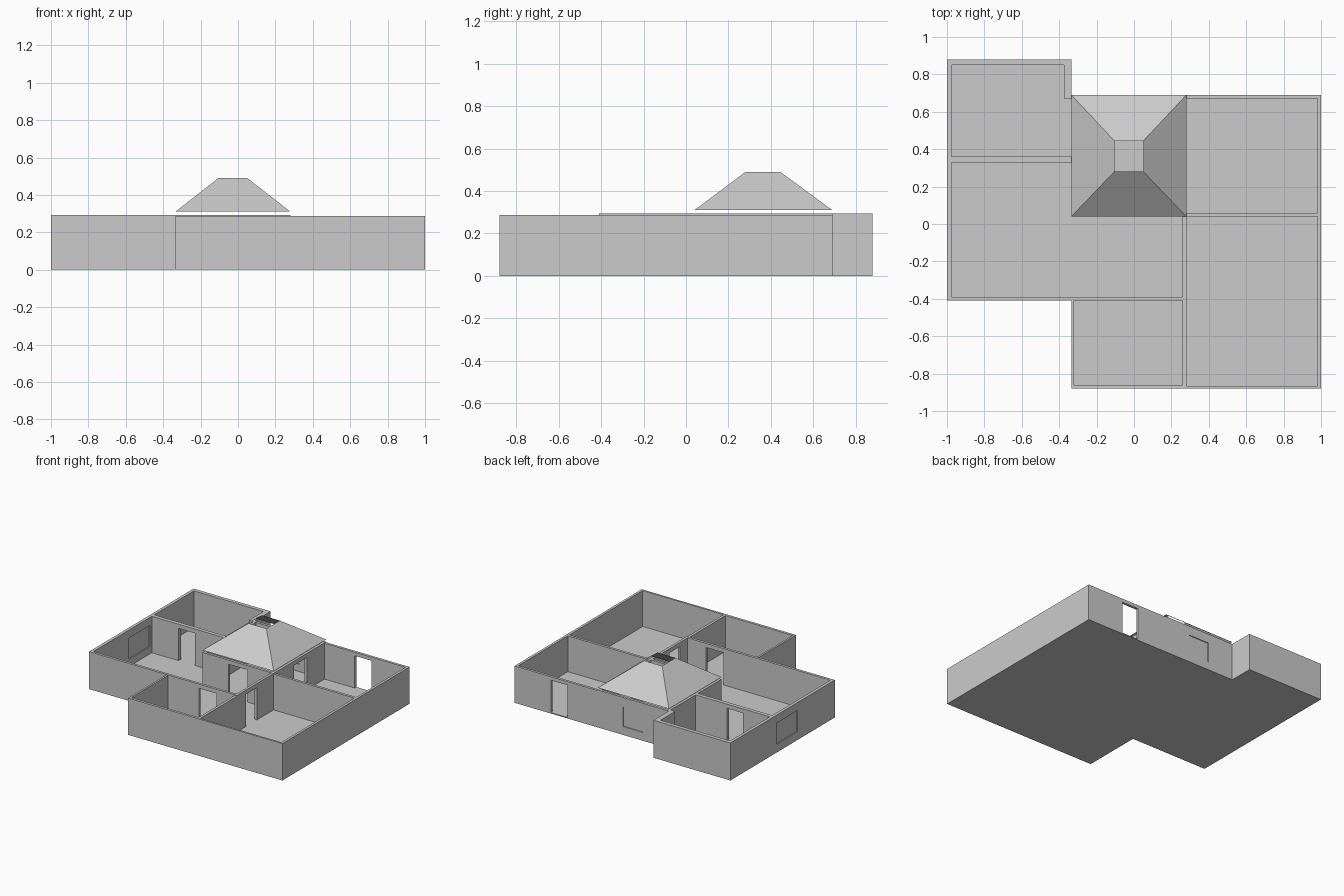
import bpy, bmesh

if "Cube" in bpy.data.objects:
    bpy.data.objects.remove(bpy.data.objects["Cube"])

plaster = bpy.data.materials.new("light_grey_plaster")
plaster.diffuse_color = (0.6, 0.6, 0.6, 1)
plaster.use_nodes = True
plaster.node_tree.nodes["Principled BSDF"].inputs["Base Color"].default_value = plaster.diffuse_color

HI, LO = 0.293, 0.288      # heights of the older and newer walls
DOOR = (0.0, 0.26)         # opening from floor to lintel
FLOOR = 0.008


def finish(name, bm):
    bmesh.ops.recalc_face_normals(bm, faces=bm.faces)
    me = bpy.data.meshes.new(name)
    bm.to_mesh(me)
    bm.free()
    me.materials.append(plaster)
    ob = bpy.data.objects.new(name, me)
    bpy.context.collection.objects.link(ob)
    return ob


def box(bm, lo, hi):
    vs = bmesh.ops.create_cube(bm, size=1)["verts"]
    for v in vs:
        v.co = [(lo[i] + hi[i]) / 2 + v.co[i] * (hi[i] - lo[i]) for i in range(3)]


def wall(name, axis, start, end, t0, t1, h, openings=()):
    """Straight wall along x or y; openings are (from, to, sill, head)."""
    bm = bmesh.new()

    def piece(a, b, z0, z1, u0=t0, u1=t1):
        if b - a < 1e-4 or z1 - z0 < 1e-4:
            return
        if axis == "x":
            box(bm, (a, u0, z0), (b, u1, z1))
        else:
            box(bm, (u0, a, z0), (u1, b, z1))

    pos = start
    for a, b, sill, head in sorted(openings):
        piece(pos, a, 0, h)
        piece(a, b, 0, sill)
        piece(a, b, head, h)
        if sill > 0:           # recessed window pane
            mid = (t0 + t1) / 2
            piece(a, b, sill, head, mid - 0.003, mid + 0.003)
        pos = b
    piece(pos, end, 0, h)
    return finish(name, bm)


# Floor slab over the stepped footprint
bm = bmesh.new()
plan = [(-1, -.41), (-.335, -.41), (-.335, -.88), (1, -.88),
        (1, .69), (-.335, .69), (-.335, .88), (-1, .88)]
face = bm.faces.new([bm.verts.new((x, y, 0)) for x, y in plan])
ext = bmesh.ops.extrude_face_region(bm, geom=[face], use_keep_orig=True)
for g in ext["geom"]:
    if isinstance(g, bmesh.types.BMVert):
        g.co.z = FLOOR
finish("floor_slab", bm)

# Left wing
wall("left_wall", "y", -.41, .88, -1, -.976, HI, [(.05, .31, .065, .23)])
wall("left_back_wall", "x", -.976, -.335, .85, .88, HI)
wall("left_return_wall", "y", .67, .85, -.375, -.335, HI)
wall("bedroom_partition", "x", -.976, -.335, .33, .36, HI, [(-.745, -.605, *DOOR)])

# Centre: living room and kitchen
wall("living_front_wall", "x", -.976, .26, -.41, -.39, HI, [(-.05, .10, *DOOR)])
wall("centre_right_wall", "y", -.41, .67, .26, .28, HI,
     [(-.30, -.165, *DOOR), (.293, .45, *DOOR)])
wall("kitchen_left_wall", "y", .04, .67, -.335, -.315, HI)
wall("kitchen_front_wall", "x", -.315, .26, .04, .06, HI, [(-.11, .053, *DOOR)])
wall("kitchen_back_wall", "x", -.335, .28, .67, .69, HI, [(-.113, .062, .065, .22)])

# Front room
wall("front_room_left_wall", "y", -.86, -.41, -.335, -.32, LO)
wall("front_room_front_wall", "x", -.335, .28, -.88, -.86, LO)
wall("front_room_right_wall", "y", -.86, -.41, .26, .28, LO)

# Right wing
wall("right_front_wall", "x", .28, 1, -.88, -.865, LO)
wall("right_wall", "y", -.865, .67, .98, 1, LO)
wall("right_partition", "x", .28, .98, .04, .06, LO)
wall("right_back_wall", "x", .28, 1, .67, .69, LO, [(.54, .685, *DOOR)])

# Open hipped hood floating above the kitchen
bm = bmesh.new()
rings = []
for x0, x1, y0, y1, z in [(-.335, .28, .04, .69, .31), (-.105, .05, .28, .445, .49)]:
    rings.append([bm.verts.new((x, y, z)) for x, y in
                  [(x0, y0), (x1, y0), (x1, y1), (x0, y1)]])
for i in range(4):
    j = (i + 1) % 4
    bm.faces.new([rings[0][i], rings[0][j], rings[1][j], rings[1][i]])
hood = finish("kitchen_roof_hood", bm)
for p in hood.data.polygons:   # slopes face outward
    if p.normal.z < 0:
        p.flip()
